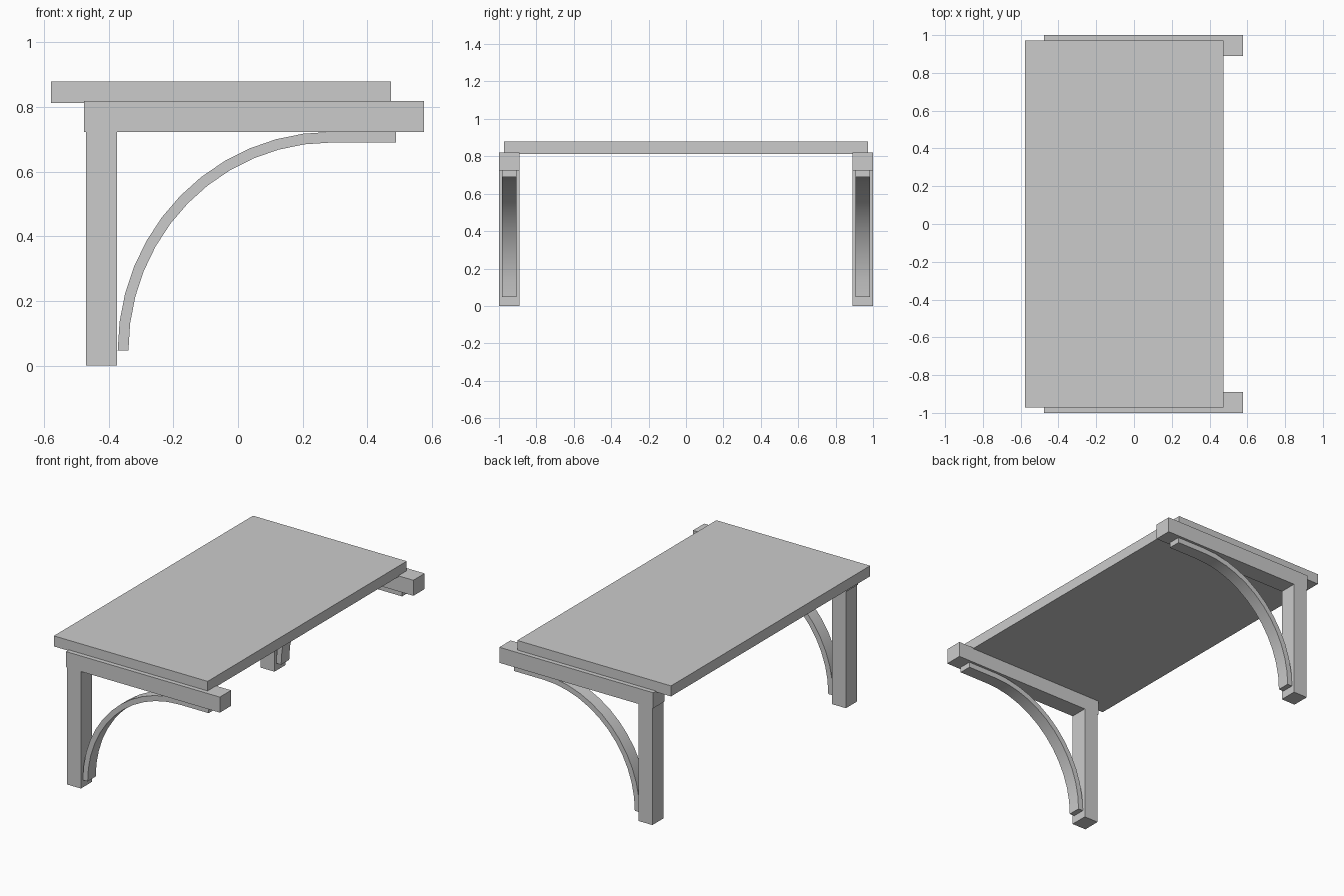
import bpy, math
from mathutils import Vector

if "Cube" in bpy.data.objects:
    bpy.data.objects.remove(bpy.data.objects["Cube"])


def link_mesh(name, verts, faces, mirrored):
    me = bpy.data.meshes.new(name)
    me.from_pydata(verts, [], faces)
    me.update()
    ob = bpy.data.objects.new(name, me)
    bpy.context.collection.objects.link(ob)
    if mirrored:
        mod = ob.modifiers.new("mirror", 'MIRROR')
        mod.use_axis = (False, True, False)
    return ob


def box(name, x, y, z, mirrored=True):
    verts = [(a, b, c) for c in z for b in y for a in x]
    faces = [(0, 2, 3, 1), (4, 5, 7, 6), (0, 1, 5, 4),
             (2, 6, 7, 3), (0, 4, 6, 2), (1, 3, 7, 5)]
    return link_mesh(name, verts, faces, mirrored)


# roof slab, beams and posts
box("roof_slab", (-0.578, 0.473), (-0.972, 0.972), (0.813, 0.878), mirrored=False)
box("side_beams", (-0.476, 0.576), (-1.0, -0.89), (0.723, 0.819))
box("posts", (-0.47, -0.374), (-1.0, -0.89), (0.0, 0.723))

# curved braces: quarter arc followed by a straight run under the beam
CX, CZ, SEG = 0.288, 0.047, 12


def edge_line(rx, rz):
    pts = []
    for i in range(SEG + 1):
        a = math.radians(90) * i / SEG
        pts.append((CX - rx * math.cos(a), CZ + rz * math.sin(a)))
    return pts + [(0.488, CZ + rz)]


outer, inner = edge_line(0.66, 0.676), edge_line(0.627, 0.643)
verts, faces = [], []
for (ox, oz), (ix, iz) in zip(outer, inner):
    verts += [(ox, -0.984, oz), (ox, -0.905, oz), (ix, -0.905, iz), (ix, -0.984, iz)]
n = len(outer)
for i in range(n - 1):
    for k in range(4):
        a, b = i * 4 + k, i * 4 + (k + 1) % 4
        faces.append((a, a + 4, b + 4, b))
faces += [(0, 1, 2, 3), tuple(4 * (n - 1) + k for k in (3, 2, 1, 0))]
brace = link_mesh("curved_braces", verts, faces, True)

# smooth curve with crisp corners, outward normals
bpy.context.view_layer.objects.active = brace
brace.select_set(True)
bpy.ops.object.mode_set(mode='EDIT')
bpy.ops.mesh.select_all(action='SELECT')
bpy.ops.mesh.normals_make_consistent(inside=False)
bpy.ops.object.mode_set(mode='OBJECT')
bpy.ops.object.shade_smooth_by_angle(angle=math.radians(30))
